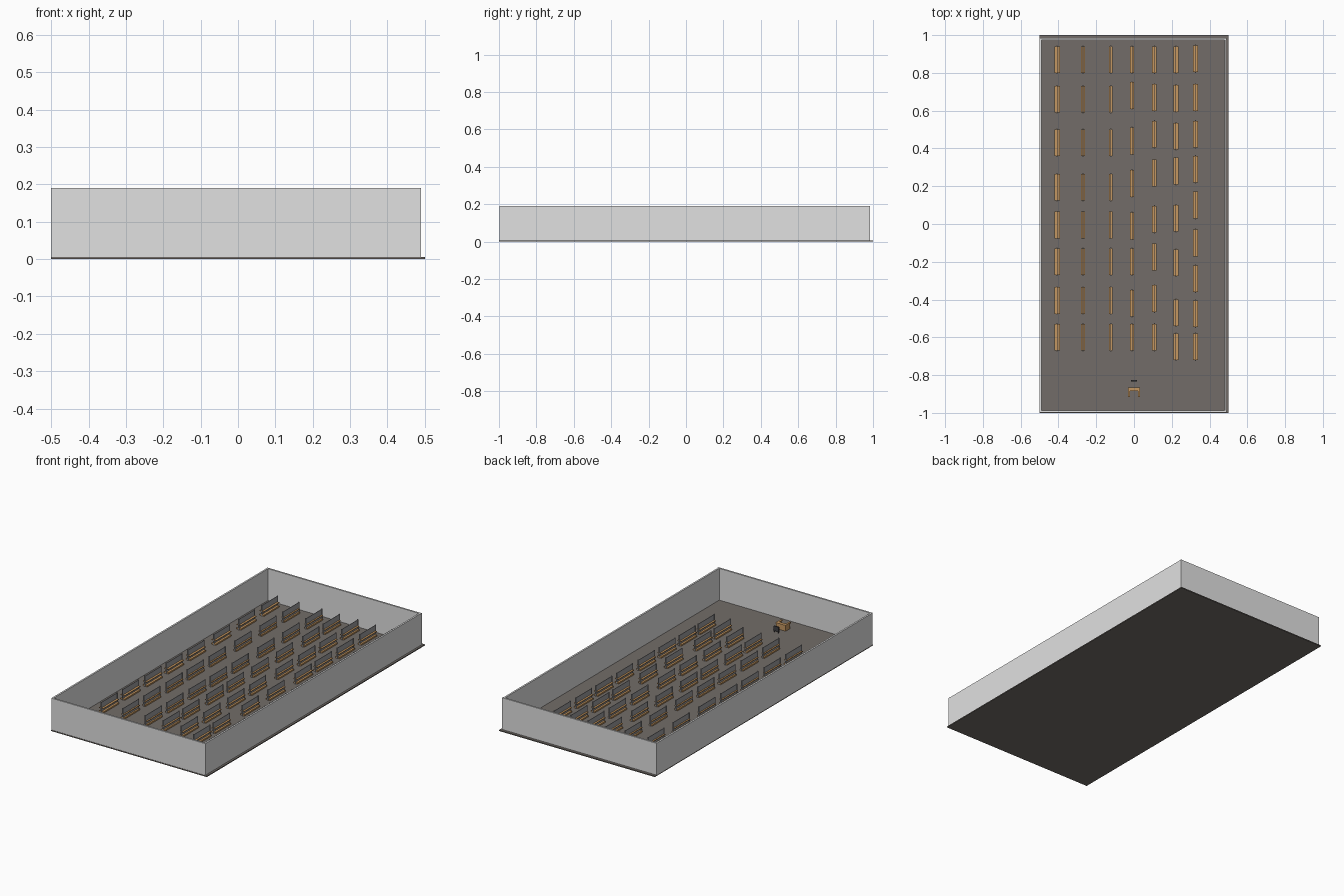
import bpy, bmesh
from mathutils import Matrix, Vector


def material(name, rgb):
    m = bpy.data.materials.new(name)
    m.diffuse_color = (*rgb, 1)
    return m


FLOOR = material("floor brown grey", (0.17, 0.152, 0.138))
WALL = material("wall light grey", (0.75, 0.75, 0.75))
WOOD = material("tan wood", (0.56, 0.31, 0.12))
METAL = material("shelf grey", (0.33, 0.33, 0.34))
DARK = material("dark grey", (0.05, 0.05, 0.055))


def boxes(name, items, mat):
    """One object made of boxes, each given by its min and max corner."""
    bm = bmesh.new()
    for lo, hi in items:
        lo, hi = Vector(lo), Vector(hi)
        size = hi - lo
        bmesh.ops.create_cube(bm, size=1, matrix=Matrix.Translation((lo + hi) / 2)
                              @ Matrix.Diagonal((*size, 1)))
    me = bpy.data.meshes.new(name)
    bm.to_mesh(me)
    bm.free()
    me.materials.append(mat)
    ob = bpy.data.objects.new(name, me)
    bpy.context.collection.objects.link(ob)
    return ob


# Floor slab and the four walls
Z = 0.006
TOP = 0.19
boxes("floor", [((-0.5, -1, 0), (0.5, 1, Z))], FLOOR)
boxes("left_wall", [((-0.5, -0.988, Z), (-0.49, 0.975, TOP))], WALL)
boxes("right_wall", [((0.478, -0.988, Z), (0.488, 0.975, TOP))], WALL)
boxes("front_wall", [((-0.5, -0.998, Z), (0.49, -0.988, TOP))], WALL)
boxes("back_wall", [((-0.5, 0.975, Z), (0.49, 0.985, TOP))], WALL)

# Rows of double-sided shelving: x centre, total width, y centres
left_y = (0.87, 0.66, 0.43, 0.195, -0.005, -0.2, -0.405, -0.60)
rows = [
    (-0.407, 0.028, left_y),
    (-0.27, 0.020, left_y),
    (-0.123, 0.020, left_y),
    (-0.01, 0.022, (0.87, 0.68, 0.44, 0.215, -0.01, -0.2, -0.42, -0.60)),
    (0.108, 0.024, (0.87, 0.67, 0.475, 0.27, 0.025, -0.175, -0.395, -0.60)),
    (0.222, 0.025, (0.87, 0.665, 0.465, 0.28, 0.03, -0.205, -0.47, -0.65)),
    (0.325, 0.025, (0.875, 0.67, 0.475, 0.29, 0.10, -0.10, -0.29, -0.475, -0.65)),
]
HALF = 0.073
for n, (x, w, ys) in enumerate(rows, 1):
    panels, planks = [], []
    h = w / 2
    for y in ys:
        # Upright back panel with end posts
        panels.append(((x - 0.0015, y - HALF, Z), (x + 0.0015, y + HALF, 0.066)))
        for s in (-1, 1):
            e = y + s * HALF
            panels.append(((x - 0.003, e - 0.002, Z), (x + 0.003, e + 0.002, 0.068)))
            # Wooden base and one shelf on each side
            a, b = sorted((x + s * 0.0015, x + s * h))
            planks.append(((a, y - HALF + 0.002, Z), (b, y + HALF - 0.002, 0.014)))
            planks.append(((a, y - HALF + 0.002, 0.030), (b, y + HALF - 0.002, 0.034)))
    boxes(f"shelf_panels_{n}", panels, METAL)
    boxes(f"shelf_planks_{n}", planks, WOOD)

# U-shaped counter near the front, open towards the front wall
boxes("counter_top", [((-0.032, -0.885, 0.036), (0.032, -0.866, 0.042)),
                      ((-0.032, -0.915, 0.036), (-0.021, -0.885, 0.042)),
                      ((0.021, -0.915, 0.036), (0.032, -0.885, 0.042))], WOOD)
boxes("counter_base", [((-0.030, -0.878, Z), (0.030, -0.870, 0.036)),
                       ((-0.030, -0.912, Z), (-0.024, -0.878, 0.036)),
                       ((0.024, -0.912, Z), (0.030, -0.878, 0.036))], WOOD)

# Dark upright board standing behind the counter
boxes("standing_board", [((-0.016, -0.833, 0.014), (0.016, -0.827, 0.042)),
                         ((-0.014, -0.833, Z), (-0.011, -0.827, 0.014)),
                         ((0.011, -0.833, Z), (0.014, -0.827, 0.014))], DARK)
